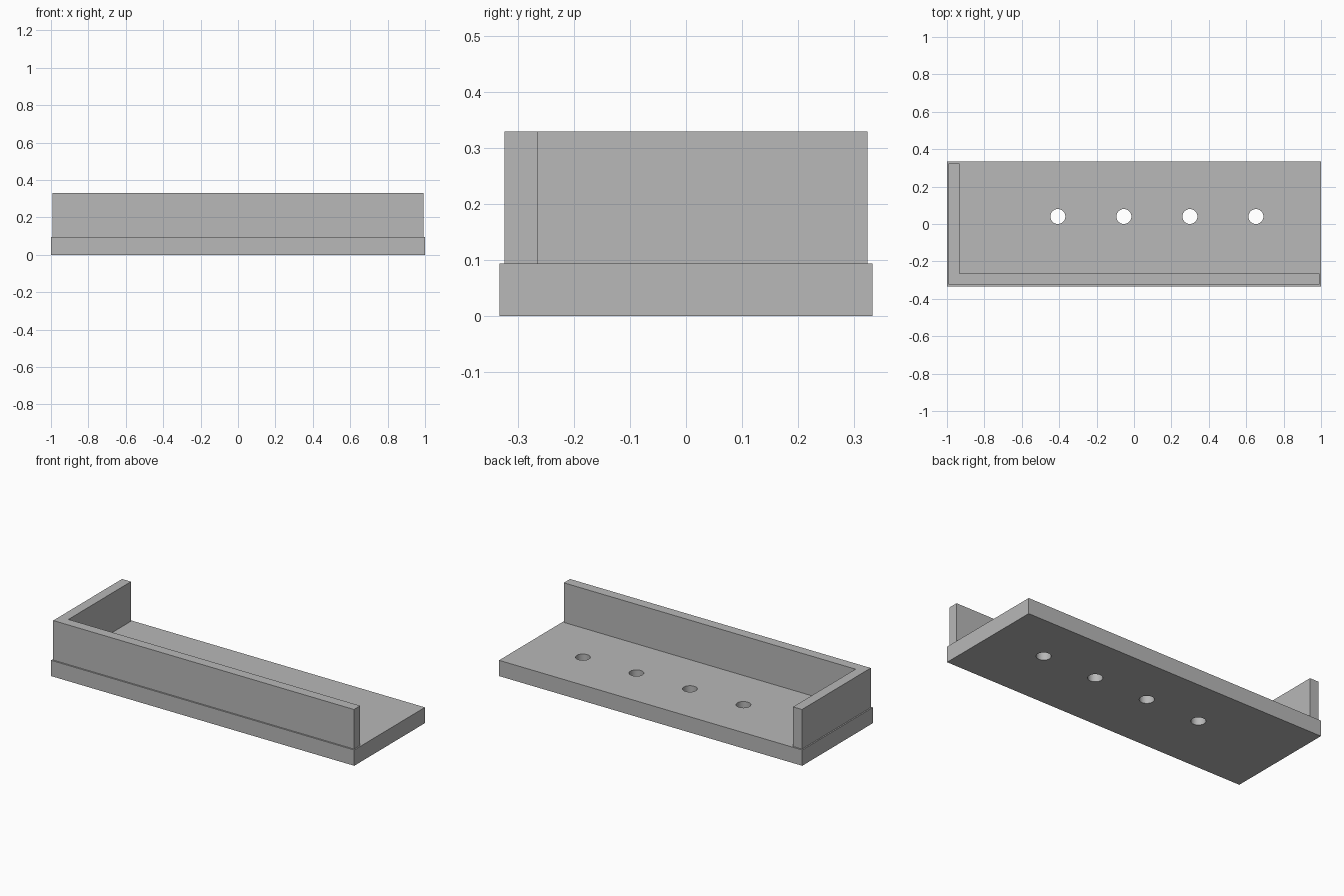
import bpy, bmesh
from mathutils import Matrix

cube = bpy.data.objects.get("Cube")
if cube:
    bpy.data.objects.remove(cube, do_unlink=True)

grey = bpy.data.materials.new("plain grey")
grey.use_nodes = True
colour = (0.48, 0.48, 0.48, 1)
grey.diffuse_color = colour
grey.node_tree.nodes["Principled BSDF"].inputs["Base Color"].default_value = colour

BASE_TOP, WALL_TOP = 0.094, 0.33
WALL_X, WALL_Y, THICK = 0.992, 0.324, 0.059


def make_object(name, bm):
    bmesh.ops.recalc_face_normals(bm, faces=bm.faces)
    mesh = bpy.data.meshes.new(name)
    bm.to_mesh(mesh)
    bm.free()
    mesh.materials.append(grey)
    obj = bpy.data.objects.new(name, mesh)
    bpy.context.collection.objects.link(obj)
    return obj


def prism(name, outline, bottom, top):
    """Extrude a flat outline upwards."""
    bm = bmesh.new()
    face = bm.faces.new([bm.verts.new((x, y, bottom)) for x, y in outline])
    result = bmesh.ops.extrude_face_region(bm, geom=[face])
    verts = [v for v in result["geom"] if isinstance(v, bmesh.types.BMVert)]
    bmesh.ops.translate(bm, verts=verts, vec=(0, 0, top - bottom))
    return make_object(name, bm)


# Base plate
base = prism("base_plate", [(-1, -0.333), (1, -0.333), (1, 0.333), (-1, 0.333)], 0, BASE_TOP)

# Row of four round holes through the plate
bm = bmesh.new()
for i in range(4):
    bmesh.ops.create_cone(bm, cap_ends=True, segments=32, radius1=0.04, radius2=0.04, depth=0.4,
                          matrix=Matrix.Translation((-0.407 + 0.353 * i, 0.04, 0.05)))
cutter = make_object("hole_cutter", bm)
cutter.hide_render = True
cut = base.modifiers.new("holes", "BOOLEAN")
cut.operation = "DIFFERENCE"
cut.solver = "EXACT"
cut.object = cutter
bpy.context.view_layer.objects.active = base
base.select_set(True)
bpy.ops.object.modifier_apply(modifier=cut.name)
bpy.data.objects.remove(cutter, do_unlink=True)
bpy.ops.object.shade_smooth_by_angle()

# L-shaped wall along the front and right edges
inner_x, inner_y = -WALL_X + THICK, -WALL_Y + THICK
prism("corner_wall", [(-WALL_X, -WALL_Y), (WALL_X, -WALL_Y), (WALL_X, inner_y),
                      (inner_x, inner_y), (inner_x, WALL_Y), (-WALL_X, WALL_Y)],
      BASE_TOP, WALL_TOP)
